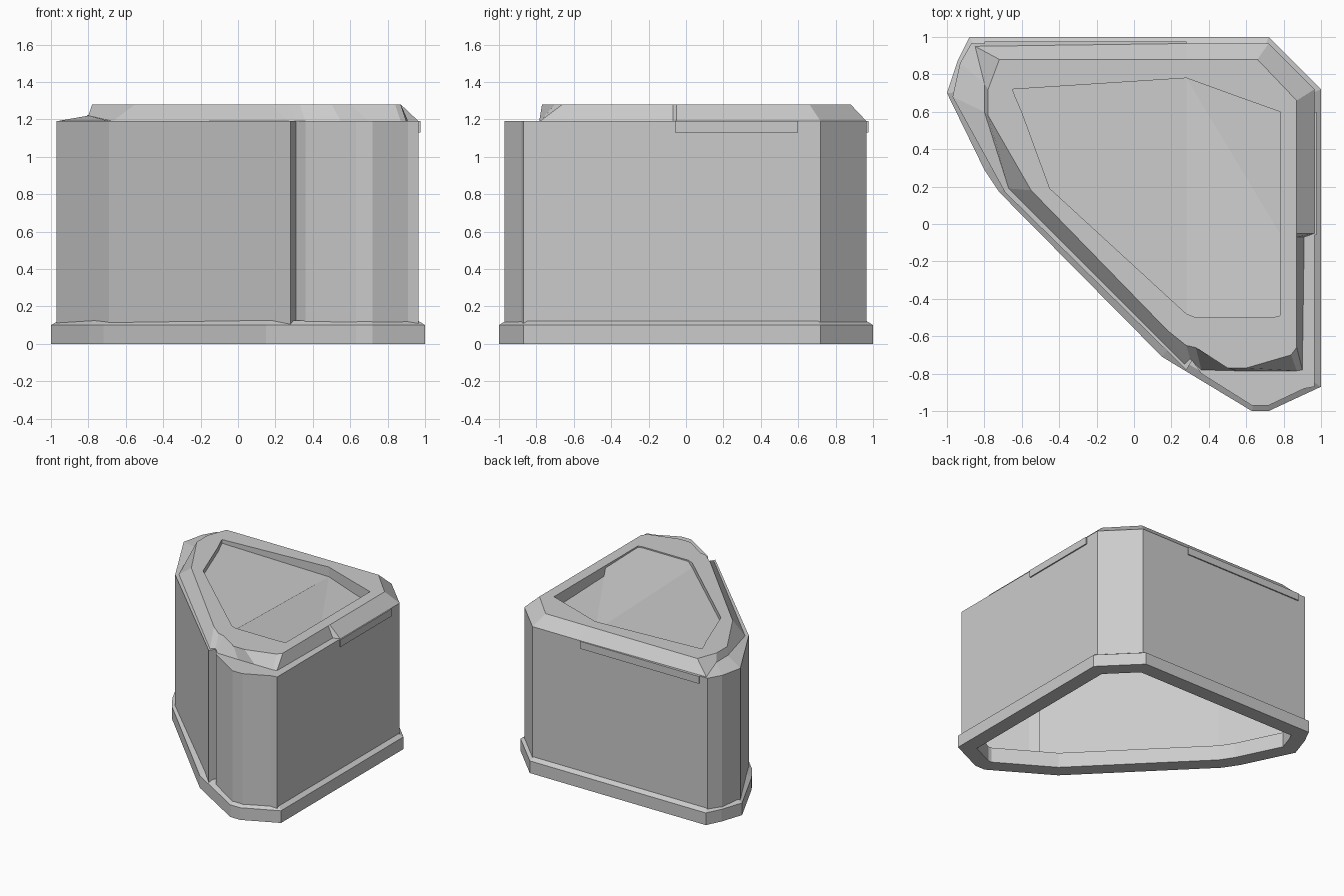
import bpy
from mathutils import Vector

if "Cube" in bpy.data.objects:
    bpy.data.objects.remove(bpy.data.objects["Cube"])


def make(name, verts, faces):
    mesh = bpy.data.meshes.new(name)
    mesh.from_pydata(verts, [], faces)
    mesh.update()
    obj = bpy.data.objects.new(name, mesh)
    bpy.context.collection.objects.link(obj)
    return obj


def ring(points, z):
    # a point may carry its own height as a third value
    return [(p[0], p[1], p[2] if len(p) > 2 else z) for p in points]


def loft(name, rings, closed=False, caps=()):
    n = len(rings[0])
    verts = [v for r in rings for v in r]
    m = len(rings)
    faces = []
    for k in range(m if closed else m - 1):
        a, b = k * n, ((k + 1) % m) * n
        for i in range(n):
            j = (i + 1) % n
            faces.append((a + i, b + i, b + j, a + j))
    for cap in caps:
        faces.append([(m - 1) * n + i for i in reversed(cap)])
    return make(name, verts, faces)


def inset(points, d):
    # mitred inward offset of a clockwise outline
    out = []
    for i, p in enumerate(points):
        p0, p1, p2 = Vector(points[i - 1]), Vector(p), Vector(points[(i + 1) % len(points)])
        e, f = (p1 - p0).normalized(), (p2 - p1).normalized()
        n1, n2 = Vector((e.y, -e.x)), Vector((f.y, -f.x))
        q = p1 + (n1 + n2) * d / (1 + n1.dot(n2))
        out.append((q.x, q.y))
    return out


def box(name, lo, hi):
    bpy.ops.mesh.primitive_cube_add(size=1, location=[(a + b) / 2 for a, b in zip(lo, hi)])
    obj = bpy.context.object
    obj.name = name
    obj.scale = [b - a for a, b in zip(lo, hi)]


# base trim: a bevelled ring, open in the middle
base = [(-.88, 1), (.72, 1), (1, .72), (1, -.87), (.72, -1), (.63, -1),
        (.15, -.71), (-.72, .17), (-.8, .29), (-1, .7), (-.94, .88)]
loft("base_trim", [ring(base, 0), ring(base, .1), ring(inset(base, .04), .125),
                   ring(inset(base, .12), .125), ring(inset(base, .12), 0)], closed=True)

# outlines of the hollow shell, from wall to recessed lid
wall = [(-.87, .965), (.28, .965), (.72, .965), (.965, .72), (.965, -.05), (.965, -.07),
        (.965, -.87), (.91, -.88), (.72, -.97), (.63, -.97), (.36, -.80), (.31, -.73),
        (.28, -.78), (-.69, .17), (-.97, .68), (-.93, .86)]
slab_foot = [(-.85, .95), (.28, .965), (.72, .965), (.965, .72), (.965, -.05), (.91, -.07),
             (.9, -.78), (.87, -.785), (.7, -.785), (.55, -.785), (.36, -.78), (.3, -.72),
             (.27, -.75), (-.67, .19), (-.8, .6, 1.22), (-.8, .75, 1.22)]
slab_top = [(-.72, .88), (.28, .88), (.66, .88), (.87, .66), (.87, -.05), (.87, -.07),
            (.87, -.66), (.84, -.70), (.6, -.77), (.5, -.77), (.33, -.66), (.28, -.65),
            (.18, -.57), (-.55, .18), (-.78, .58), (-.78, .72)]
recess = [(-.65, .72), (.28, .78), (.5, .70), (.78, .6), (.78, -.05), (.78, -.07),
          (.78, -.49), (.74, -.5), (.62, -.5), (.5, -.5), (.4, -.5), (.33, -.5),
          (.28, -.48), (-.45, .19), (-.6, .6), (-.635, .68)]
floor_z = [1.25, 1.2, 1.19, 1.18, 1.2, 1.26] + [1.27] * 6 + [1.24] * 4
lid = [(x, y, z) for (x, y), z in zip(recess, floor_z)]
loft("shell", [ring(wall, .1), ring(wall, 1.19), ring(slab_foot, 1.19),
               ring(slab_top, 1.28), ring(recess, 1.28), lid],
     caps=([0, 1, 12, 13, 14, 15], [1, 2, 3, 4], [1] + list(range(4, 13))))

# overhanging lips under the lid on the back and right walls
box("back_lip", (-.8, .95, 1.13), (.28, .975, 1.19))
box("right_lip", (.95, -.06, 1.13), (.975, .6, 1.19))
